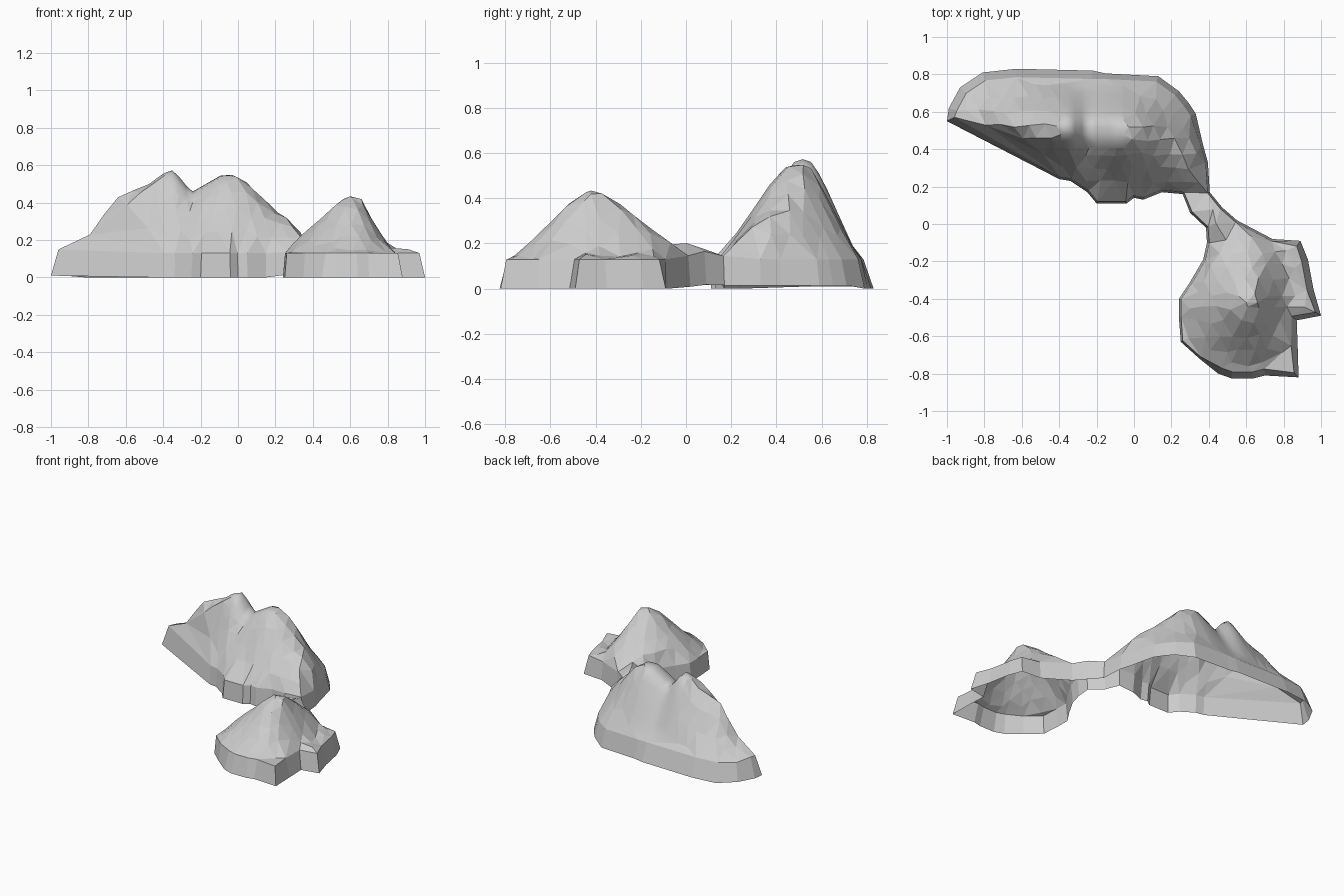
import bpy, bmesh, math, random
from mathutils import Vector
from mathutils.geometry import delaunay_2d_cdt

if "Cube" in bpy.data.objects:
    bpy.data.objects.remove(bpy.data.objects["Cube"])

random.seed(4)

# Island outline at the ground, clockwise, in runs with their own skirt inset
RUNS = [
    (0.045, [(-1, .55), (-.99, .62), (-.93, .73), (-.81, .81), (-.63, .83), (-.22, .82)]),
    (0.03, [(-.15, .805), (.13, .79), (.24, .71), (.29, .65), (.33, .59)]),
    (0.012, [(.37, .42), (.395, .33), (.405, .17), (.47, .09), (.55, .02), (.74, -.08)]),
    (0.035, [(.89, -.09), (.93, -.19), (.96, -.35), (1, -.49), (.87, -.515),
             (.875, -.65), (.88, -.82), (.7, -.81), (.64, -.825), (.52, -.825), (.45, -.8)]),
    (0.012, [(.35, -.72), (.25, -.63), (.24, -.5), (.24, -.4), (.3, -.31), (.37, -.19),
             (.39, -.1), (.385, -.02), (.3, .06), (.26, .16), (.15, .17), (.05, .13),
             (0, .14), (-.04, .11), (-.2, .11), (-.25, .17), (-.34, .23), (-.4, .24)]),
]
outline = [(Vector(p), inset) for inset, pts in RUNS for p in pts][::-1]

# Height profiles
RIDGE_Z = [(-.95, .15), (-.8, .225), (-.72, .33), (-.64, .435), (-.5, .5), (-.43, .545), (-.35, .575),
           (-.31, .535), (-.25, .455), (-.15, .515), (-.09, .55), (0, .555), (.1, .465),
           (.16, .395), (.27, .31), (.34, .255), (.39, .19)]
RIDGE_Y = [(-.95, .57), (-.75, .52), (-.5, .5), (-.35, .52), (0, .5), (.2, .44), (.38, .28)]
NORTH_Y = [(-.95, .67), (-.8, .77), (.1, .77), (.24, .67), (.32, .55), (.38, .35)]
SOUTH_Y = [(-.95, .53), (-.38, .25), (-.2, .12), (.38, .12)]
NORTH_SLOPE = [(0, 1), (.18, .96), (.4, .72), (.68, .37), (.9, .1), (1, 0)]
SOUTH_SLOPE = [(0, 1), (.18, .96), (.4, .71), (.67, .33), (.87, .12), (1, 0)]
CONE = [(0, 1), (.15, .97), (.4, .66), (.7, .3), (1, 0)]


def lerp_table(table, x):
    if x <= table[0][0]:
        return table[0][1]
    for (a, va), (b, vb) in zip(table, table[1:]):
        if x <= b:
            return va + (vb - va) * (x - a) / (b - a)
    return table[-1][1]


def neck(x, y):
    return math.exp(-((y - .05) / .11) ** 2 - ((x - .4) / .15) ** 2)


def rim_z(x, y):
    return .13 + .045 * neck(x, y) + (.02 if x < -.9 else 0)


def height(x, y):
    r = lerp_table(RIDGE_Y, x)
    north = y > r
    edge = lerp_table(NORTH_Y if north else SOUTH_Y, x)
    t = abs(y - r) / max(abs(edge - r), .02)
    ridge = max(lerp_table(RIDGE_Z, x) - .13, 0) * lerp_table(NORTH_SLOPE if north else SOUTH_SLOPE, t)
    dx, dy = x - .62, y + .42
    d = math.hypot(dx / (.4 if dx < 0 else .22), dy / (.36 if dy < 0 else .46))
    hill = .305 * lerp_table(CONE, d)
    shelf = .015 if x > .8 and y > -.5 else 0
    spur = .06 * math.exp(-((x - .33) / .08) ** 2 - ((y - .2) / .12) ** 2)
    saddle = .05 * math.exp(-((y + .06) / .1) ** 2 - ((x - .48) / .2) ** 2)
    return rim_z(x, y) + max(ridge, hill, shelf, spur, saddle)


def base_z(x, y):
    lift = .025 * neck(x, y)
    if x < -.9:
        lift = .01
    if x > .2 and y > .15:
        lift = .015
    return lift


def inside(p, poly):
    hit = False
    for a, b in zip(poly, poly[1:] + poly[:1]):
        if (a.y > p.y) != (b.y > p.y) and p.x < a.x + (b.x - a.x) * (p.y - a.y) / (b.y - a.y):
            hit = not hit
    return hit


def edge_distance(p, poly):
    best = 9
    for a, b in zip(poly, poly[1:] + poly[:1]):
        d = b - a
        s = min(1, max(0, (p - a).dot(d) / d.length_squared))
        best = min(best, (a + d * s - p).length)
    return best


def smooth_zone(p):
    return -.4 < p.x < -.04 and p.y > .4


# Upper rim: outline moved inward
n = len(outline)
rim = []
for i, (p, inset) in enumerate(outline):
    tangent = (p - outline[i - 1][0]).normalized() + (outline[(i + 1) % n][0] - p).normalized()
    tangent.normalize()
    rim.append(p + Vector((-tangent.y, tangent.x)) * inset)

# Scattered terrain points, finer on the smooth saddle between the two summits
points = list(rim)
step = .075
for j in range(-12, 13):
    for i in range(-14, 15):
        p = Vector((i * step + (j % 2) * step / 2, j * step))
        p += Vector((random.uniform(-.012, .012), random.uniform(-.012, .012)))
        if not smooth_zone(p) and inside(p, rim) and edge_distance(p, rim) > .03:
            points.append(p)
for i in range(10):
    for j in range(11):
        p = Vector((-.39 + i * .037, .405 + j * .037))
        if inside(p, rim) and edge_distance(p, rim) > .025:
            points.append(p)
points += [Vector((.6, -.42)), Vector((.66, -.42))]

flat, _, tris, origin, _, _ = delaunay_2d_cdt(points, [], [list(range(n))], 1, 1e-5)

# Terrain surface (slightly rough outside the smooth saddle) and open-bottomed skirt
bm = bmesh.new()
verts, rim_verts = [], {}
for p, src in zip(flat, origin):
    on_rim = [k for k in src if k < n]
    rough = 0 if smooth_zone(p) else random.uniform(-.006, .006)
    v = bm.verts.new((p.x, p.y, rim_z(*p) if on_rim else height(*p) + rough))
    verts.append(v)
    for k in on_rim:
        rim_verts[k] = v
for tri in tris:
    c = sum((flat[k] for k in tri), Vector((0, 0))) / 3
    if inside(c, rim):
        f = bm.faces.new([verts[k] for k in tri])
        f.smooth = smooth_zone(c)
base = [bm.verts.new((p.x, p.y, base_z(*p))) for p, _ in outline]
for i in range(n):
    k = (i + 1) % n
    bm.faces.new((base[i], base[k], rim_verts[k], rim_verts[i]))
bmesh.ops.delete(bm, geom=[v for v in bm.verts if not v.link_faces], context='VERTS')

mesh = bpy.data.meshes.new("rocky_island")
bm.to_mesh(mesh)
bm.free()
bpy.context.collection.objects.link(bpy.data.objects.new("rocky_island", mesh))
